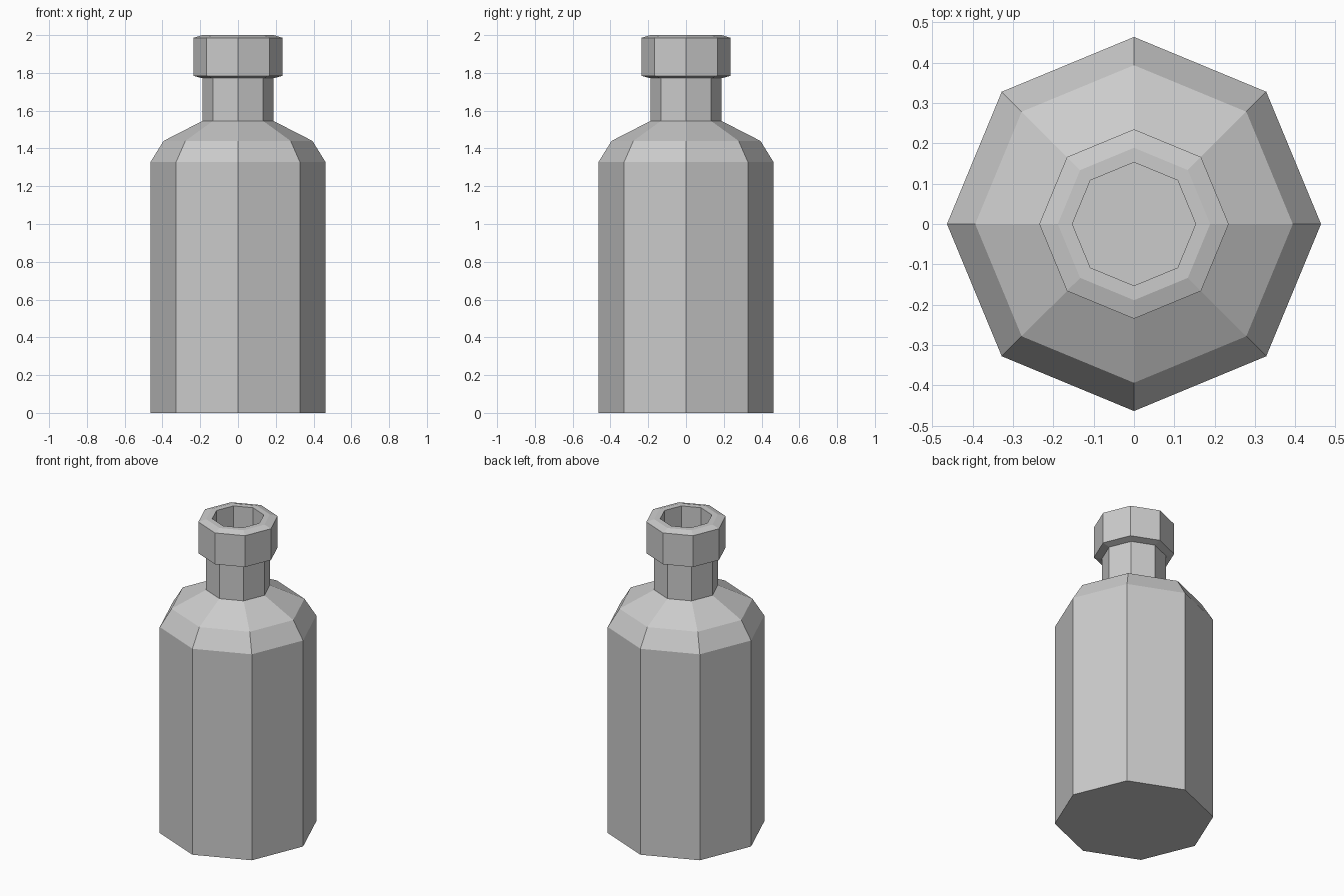
import bpy
import bmesh
import math

cube = bpy.data.objects.get("Cube")
if cube:
    bpy.data.objects.remove(cube, do_unlink=True)

SIDES = 8

grey = bpy.data.materials.new("plain_grey")
grey.use_nodes = True
colour = (0.6, 0.6, 0.6, 1.0)
grey.diffuse_color = colour
grey.node_tree.nodes["Principled BSDF"].inputs["Base Color"].default_value = colour


def lathe(name, profile):
    """Turn a (radius, height) profile into a closed octagonal solid."""
    bm = bmesh.new()
    rings = []
    for radius, height in profile:
        ring = []
        for i in range(SIDES):
            angle = math.tau * i / SIDES
            ring.append(bm.verts.new((radius * math.cos(angle), radius * math.sin(angle), height)))
        rings.append(ring)
    for low, high in zip(rings, rings[1:]):
        for i in range(SIDES):
            j = (i + 1) % SIDES
            bm.faces.new((low[i], low[j], high[j], high[i]))
    bm.faces.new(rings[0][::-1])
    bm.faces.new(rings[-1])
    bmesh.ops.recalc_face_normals(bm, faces=bm.faces)
    mesh = bpy.data.meshes.new(name)
    bm.to_mesh(mesh)
    bm.free()
    mesh.materials.append(grey)
    obj = bpy.data.objects.new(name, mesh)
    bpy.context.collection.objects.link(obj)
    return obj


# Body, shoulder, neck, chamfered lip and the recessed mouth in one profile
lathe("bottle", [
    (0.464, 0.0), (0.464, 1.327),        # body
    (0.394, 1.44), (0.189, 1.545),       # shoulder
    (0.189, 1.772),                      # neck
    (0.235, 1.784), (0.235, 1.986),      # lip
    (0.189, 2.0), (0.153, 2.0),          # rim
    (0.153, 1.55),                       # mouth
])
